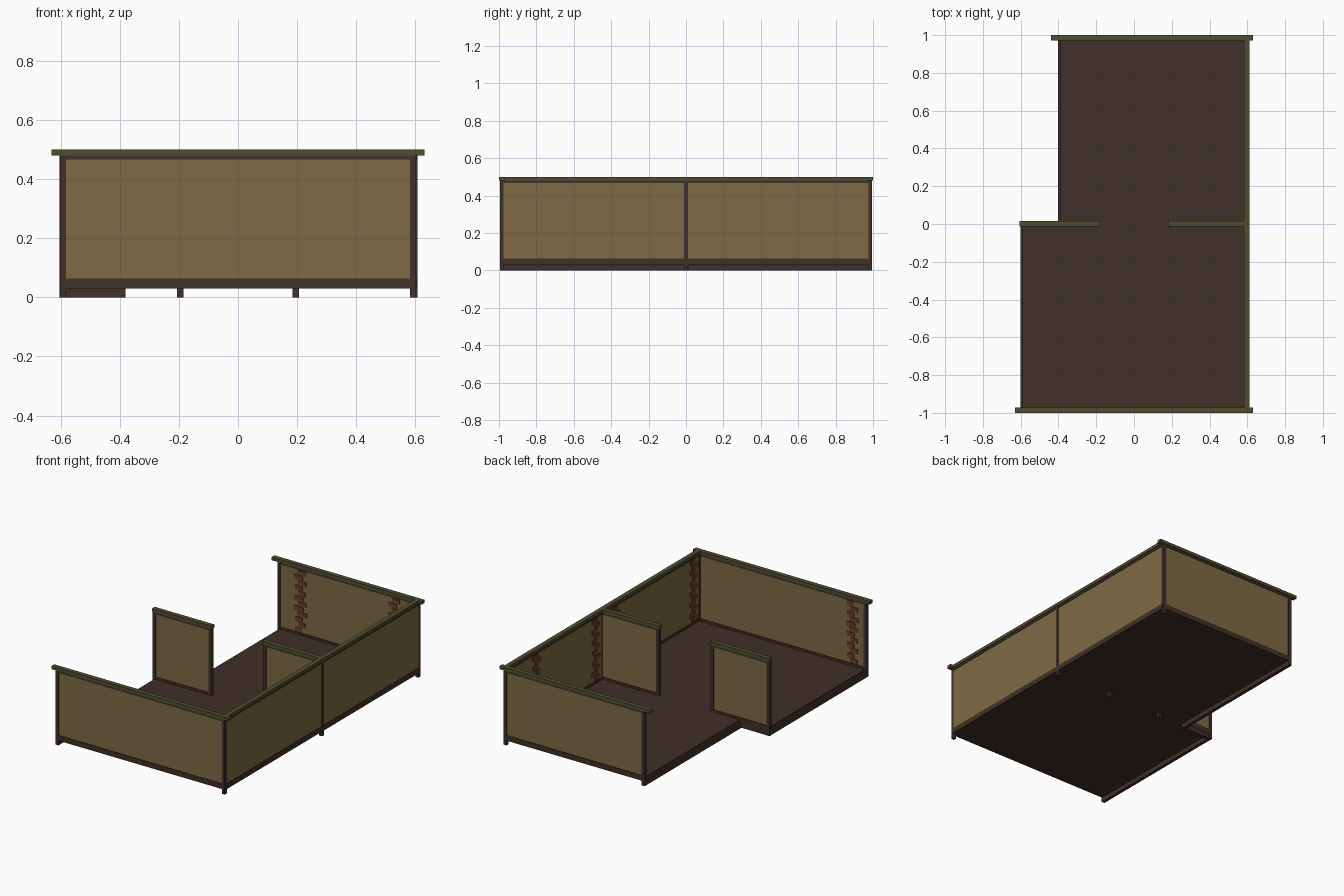
import bpy, bmesh, random
from mathutils import Vector

if "Cube" in bpy.data.objects:
    bpy.data.objects.remove(bpy.data.objects["Cube"])

random.seed(4)


def material(name, rgb):
    m = bpy.data.materials.new(name)
    m.diffuse_color = (*rgb, 1)
    m.use_nodes = True
    m.node_tree.nodes["Principled BSDF"].inputs["Base Color"].default_value = m.diffuse_color
    return m


WOOD = material("dark_wood", (0.052, 0.029, 0.021))
PLASTER = material("tan_plaster", (0.21, 0.142, 0.056))
CAP = material("olive_trim", (0.08, 0.078, 0.029))
BRICK = material("red_brick", (0.15, 0.048, 0.024))


def boxes(name, items, mat):
    """One object from a list of (x0, x1, y0, y1, z0, z1) boxes."""
    bm = bmesh.new()
    for x0, x1, y0, y1, z0, z1 in items:
        geo = bmesh.ops.create_cube(bm, size=1)
        for v in geo["verts"]:
            v.co = Vector((x0 + (v.co.x + .5) * (x1 - x0),
                           y0 + (v.co.y + .5) * (y1 - y0),
                           z0 + (v.co.z + .5) * (z1 - z0)))
    me = bpy.data.meshes.new(name)
    bm.to_mesh(me)
    bm.free()
    me.materials.append(mat)
    ob = bpy.data.objects.new(name, me)
    bpy.context.collection.objects.link(ob)
    return ob


def span(along, a, b, c, half, z0, z1):
    """Box running a..b along an axis, centred at c across it."""
    if along == "x":
        return (a, b, c - half, c + half, z0, z1)
    return (c - half, c + half, a, b, z0, z1)


def wall(name, along, a, b, c, posts, cap_a, cap_b):
    boxes(name + "_panel", [span(along, a, b, c, .006, .058, .468)], PLASTER)
    boxes(name + "_rails", [span(along, a, b, c, .010, .03, .063),
                            span(along, a, b, c, .0095, .466, .481)], WOOD)
    boxes(name + "_posts", [span(along, p - .0105, p + .0105, c, .0105, 0, .481)
                            for p in posts], WOOD)
    boxes(name + "_cap", [span(along, cap_a, cap_b, c, .0145, .48, .5)], CAP)


def bricks(name, along, centre, c, side):
    """Ragged column of exposed bricks on a panel's inner face."""
    items = []
    row = (.466 - .064) / 12
    face = c + side * .008
    for i in range(12):
        z = .064 + i * row
        shift = .012 if i % 2 else -.012
        half = random.uniform(.022, .034)
        items.append(span(along, centre + shift - half, centre + shift + half,
                          face, .0025, z + .003, z + row - .003))
    boxes(name, items, BRICK)


# floor in two rectangles forming the stepped plan
boxes("floor", [(-.59, .59, -.985, 0, .03, .048),
                (-.39, .59, 0, .985, .03, .048)], WOOD)

# sills along the open left side
boxes("left_sills", [(-.602, -.582, -.985, .0, 0, .034),
                     (-.402, -.381, 0, .985, 0, .034),
                     (-.602, -.381, -.01, .01, 0, .034)], WOOD)

# outer walls
wall("front_wall", "x", -.59, .59, -.985, (-.592, .592), -.63, .63)
wall("back_wall", "x", -.39, .59, .985, (-.392, .592), -.44, .63)
wall("right_wall", "y", -.985, .985, .596, (0,), -.985, .985)

# partitions either side of the doorway
wall("left_partition", "x", -.59, -.195, .002, (-.593, -.195), -.605, -.18)
wall("right_partition", "x", .195, .59, .002, (.195,), .18, .59)

# exposed brick columns on inner faces
bricks("front_bricks", "x", -.50, -.985, 1)
bricks("back_bricks_left", "x", -.24, .985, -1)
bricks("back_bricks_right", "x", .43, .985, -1)
for i, y in enumerate((-.92, -.13, .075, .68)):
    bricks("right_bricks_%d" % (i + 1), "y", y, .596, -1)
